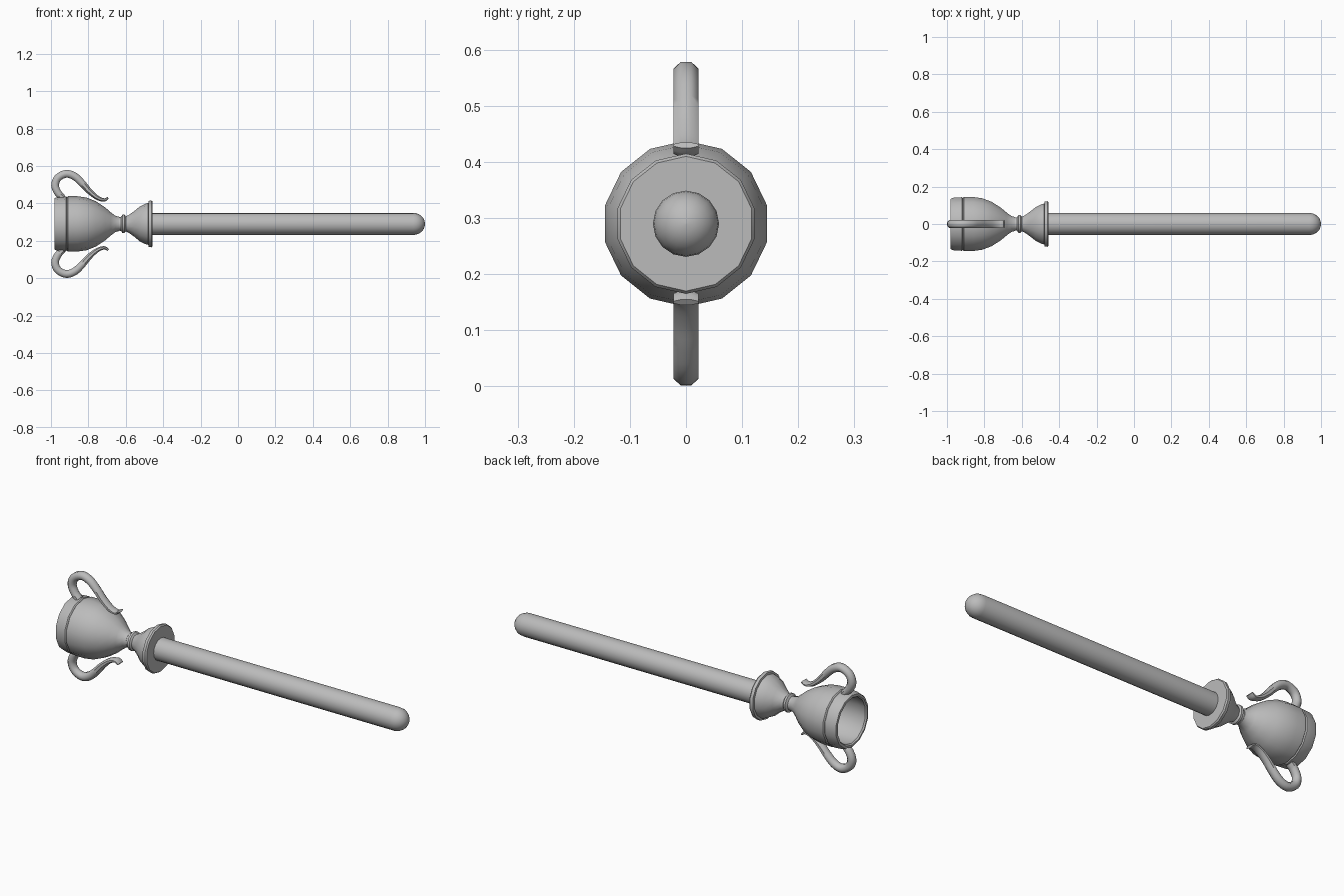
import bpy, bmesh, math
from mathutils import Vector

if "Cube" in bpy.data.objects:
    bpy.data.objects.remove(bpy.data.objects["Cube"], do_unlink=True)

AXIS_Z = 0.29

grey = bpy.data.materials.new("plain grey")
grey.use_nodes = True
COLOUR = (0.5, 0.5, 0.5, 1)
grey.diffuse_color = COLOUR
grey.node_tree.nodes["Principled BSDF"].inputs["Base Color"].default_value = COLOUR


def finish(name, bm, angle):
    bmesh.ops.recalc_face_normals(bm, faces=bm.faces)
    mesh = bpy.data.meshes.new(name)
    bm.to_mesh(mesh)
    bm.free()
    mesh.materials.append(grey)
    obj = bpy.data.objects.new(name, mesh)
    bpy.context.collection.objects.link(obj)
    bpy.ops.object.select_all(action="DESELECT")
    obj.select_set(True)
    bpy.context.view_layer.objects.active = obj
    bpy.ops.object.shade_smooth_by_angle(angle=math.radians(angle))
    return obj


def bridge(bm, rings):
    for a, b in zip(rings, rings[1:]):
        n = len(a)
        for i in range(n):
            j = (i + 1) % n
            bm.faces.new((a[i], a[j], b[j], b[i]))


def lathe(name, profile, sides, angle=35):
    """Turn (x, radius) points about the long axis and close both ends."""
    bm = bmesh.new()
    rings = []
    for x, r in profile:
        turns = [math.tau * i / sides for i in range(sides)]
        rings.append([bm.verts.new((x, r * math.sin(t), AXIS_Z + r * math.cos(t)))
                      for t in turns])
    bridge(bm, rings)
    bm.faces.new(rings[0])
    bm.faces.new(rings[-1])
    return finish(name, bm, angle)


def smooth_path(points, steps=4):
    """Catmull-Rom interpolation through the given points."""
    pts = [Vector(p) for p in points]
    pts = [2 * pts[0] - pts[1]] + pts + [2 * pts[-1] - pts[-2]]
    out = []
    for a, b, c, d in zip(pts, pts[1:], pts[2:], pts[3:]):
        for s in range(steps):
            t = s / steps
            out.append(0.5 * (2 * b + (c - a) * t + (2 * a - 5 * b + 4 * c - d) * t**2
                              + (3 * b - a - 3 * c + d) * t**3))
    return out + [pts[-2]]


# Cup: inner bowl, rim, banded outer wall, then the tapering bowl
lathe("cup", [
    (-0.72, 0.02), (-0.74, 0.07), (-0.79, 0.105), (-0.86, 0.122), (-0.93, 0.125),
    (-0.975, 0.12), (-0.982, 0.126), (-0.98, 0.138), (-0.965, 0.144), (-0.92, 0.147),
    (-0.915, 0.142), (-0.91, 0.148), (-0.86, 0.148), (-0.81, 0.141), (-0.76, 0.121),
    (-0.71, 0.088), (-0.68, 0.062), (-0.655, 0.043), (-0.635, 0.038)], 14, 40)

# Stem ring and flared foot
lathe("stem_and_foot", [
    (-0.645, 0.036), (-0.625, 0.037), (-0.618, 0.049), (-0.607, 0.049), (-0.6, 0.04),
    (-0.585, 0.047), (-0.555, 0.068), (-0.525, 0.093), (-0.495, 0.108), (-0.48, 0.112),
    (-0.478, 0.123), (-0.463, 0.125), (-0.456, 0.12)], 14)

# Rod with a domed end
ROD_R, DOME_X = 0.059, 0.937
dome = [(DOME_X + 0.063 * math.sin(a), max(ROD_R * math.cos(a), 0.001))
        for a in (math.pi / 2 * i / 6 for i in range(7))]
lathe("rod", [(-0.47, ROD_R)] + dome, 16, 30)

# Handles: x, height from the axis, half thickness; swept in the upright plane
path = smooth_path([
    (-0.935, 0.138, 0.017), (-0.962, 0.165, 0.02), (-0.978, 0.205, 0.021),
    (-0.963, 0.246, 0.021), (-0.918, 0.268, 0.021), (-0.872, 0.253, 0.021),
    (-0.832, 0.216, 0.019), (-0.795, 0.175, 0.016), (-0.752, 0.14, 0.012),
    (-0.715, 0.128, 0.009), (-0.694, 0.14, 0.006)])

for name, side in (("upper_handle", 1), ("lower_handle", -1)):
    bm = bmesh.new()
    rings = []
    for i, p in enumerate(path):
        d = path[min(i + 1, len(path) - 1)] - path[max(i - 1, 0)]
        normal = Vector((-d.y, d.x)).normalized()
        ring = []
        for k in range(8):
            t = math.tau * (k + 0.5) / 8
            u = p.z * 1.06 * math.cos(t)
            ring.append(bm.verts.new((p.x + normal.x * u, 0.024 * math.sin(t),
                                      AXIS_Z + side * (p.y + normal.y * u))))
        rings.append(ring)
    bridge(bm, rings)
    bm.faces.new(rings[0])
    bm.faces.new(rings[-1])
    finish(name, bm, 50)
